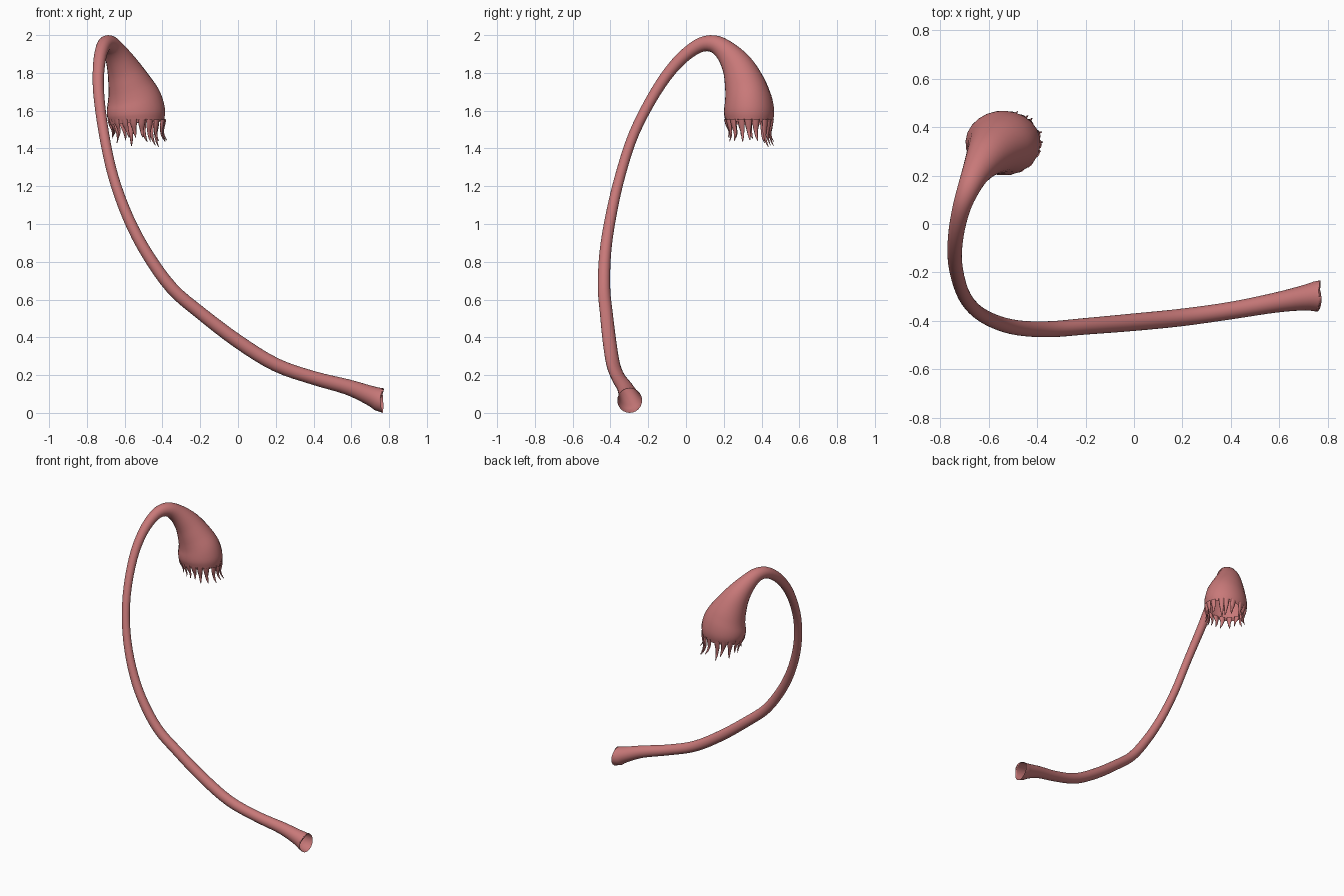
import bpy, bmesh, math, random
from mathutils import Vector

if "Cube" in bpy.data.objects:
    bpy.data.objects.remove(bpy.data.objects["Cube"])

random.seed(4)
SIDES = 24

mat = bpy.data.materials.new("flesh_pink")
mat.diffuse_color = (0.58, 0.19, 0.19, 1)
mat.use_nodes = True
mat.node_tree.nodes["Principled BSDF"].inputs["Base Color"].default_value = mat.diffuse_color


def catmull(pts, steps):
    """Smoothly resample a list of Vectors."""
    p = [pts[0] * 2 - pts[1]] + pts + [pts[-1] * 2 - pts[-2]]
    out = []
    for i in range(1, len(p) - 2):
        a, b, c, d = p[i - 1:i + 3]
        for s in range(steps):
            t = s / steps
            out.append(0.5 * (2 * b + (c - a) * t + (2 * a - 5 * b + 4 * c - d) * t * t
                              + (3 * b - a - 3 * c + d) * t ** 3))
    return out + [pts[-1].copy()]


def loft(bm, path, sides, side_dir, flat=1.0, first=None, cap=False):
    """Skin rings along a path of (x, y, z, radius)."""
    cen = [q.to_3d() for q in path]
    u, prev = side_dir, None
    for i, c in enumerate(cen):
        t = (cen[min(i + 1, len(cen) - 1)] - cen[max(i - 1, 0)]).normalized()
        if i == 0 and first:
            t = first.normalized()
        u = (u - t * u.dot(t)).normalized()
        w = t.cross(u)
        ring = []
        for k in range(sides):
            a = 2 * math.pi * k / sides
            o = (u * math.cos(a) + w * math.sin(a) * flat) * path[i][3]
            # the head is a little narrower front to back
            if path[i][3] > 0.08:
                o.y *= 1 - 0.14 * min(1, (path[i][3] - 0.08) / 0.06)
            ring.append(bm.verts.new(c + o))
        if prev:
            for k in range(sides):
                n = (k + 1) % sides
                bm.faces.new((prev[k], prev[n], ring[n], ring[k]))
        prev = ring
    if cap:
        bm.faces.new(prev)


def finish(bm, name):
    me = bpy.data.meshes.new(name)
    bm.normal_update()
    bm.to_mesh(me)
    bm.free()
    for p in me.polygons:
        p.use_smooth = True
    me.materials.append(mat)
    ob = bpy.data.objects.new(name, me)
    bpy.context.collection.objects.link(ob)
    return ob


# Curved hollow stem, flaring at the foot and swelling into the hanging head
stem = [(.762, -.298, .066, .066), (.70, -.305, .092, .052), (.58, -.325, .137, .041),
        (.40, -.357, .185, .036), (.20, -.385, .255, .036), (0, -.405, .378, .036),
        (-.20, -.422, .53, .034), (-.35, -.434, .66, .033), (-.48, -.428, .84, .031),
        (-.58, -.40, 1.03, .029), (-.66, -.35, 1.25, .027), (-.71, -.275, 1.48, .027),
        (-.738, -.16, 1.70, .029), (-.735, -.05, 1.85, .032), (-.713, .06, 1.94, .037),
        (-.683, .145, 1.954, .046), (-.65, .215, 1.91, .060), (-.61, .275, 1.83, .086),
        (-.575, .31, 1.74, .117), (-.55, .328, 1.66, .145), (-.54, .334, 1.59, .155),
        (-.536, .334, 1.535, .144)]
bm = bmesh.new()
loft(bm, catmull([Vector(p) for p in stem], 4), SIDES, Vector((0, 0, 1)),
     first=Vector((-1, .1, -.05)))
finish(bm, "stem_and_head")

# Ragged fringe of tapering tentacles around the mouth
bm = bmesh.new()
COUNT = 18
for i in range(COUNT):
    a = 2 * math.pi * (i + random.uniform(-.2, .2)) / COUNT
    ca, sa = math.cos(a), math.sin(a)
    out = Vector((ca, sa, 0))
    base = Vector((-.536 + .146 * ca, .334 + .124 * sa, 1.555))
    length = .09 + .012 * ca + .018 * sa + random.uniform(-.015, .025)
    lean = Vector((.015, .012, 0)) + Vector((-sa, ca, 0)) * random.uniform(-.015, .015)
    pts = []
    for f, r, bow in ((0, .020, 0), (.3, .017, -.006), (.55, .011, -.012),
                      (.8, .007, -.010), (1, .002, 0)):
        c = base + lean * f * f + out * bow - Vector((0, 0, (length + .02) * f))
        pts.append(c.to_4d())
        pts[-1][3] = r
    loft(bm, catmull(pts, 2), 8, Vector((-sa, ca, 0)), flat=.5, cap=True)
finish(bm, "mouth_fringe")
